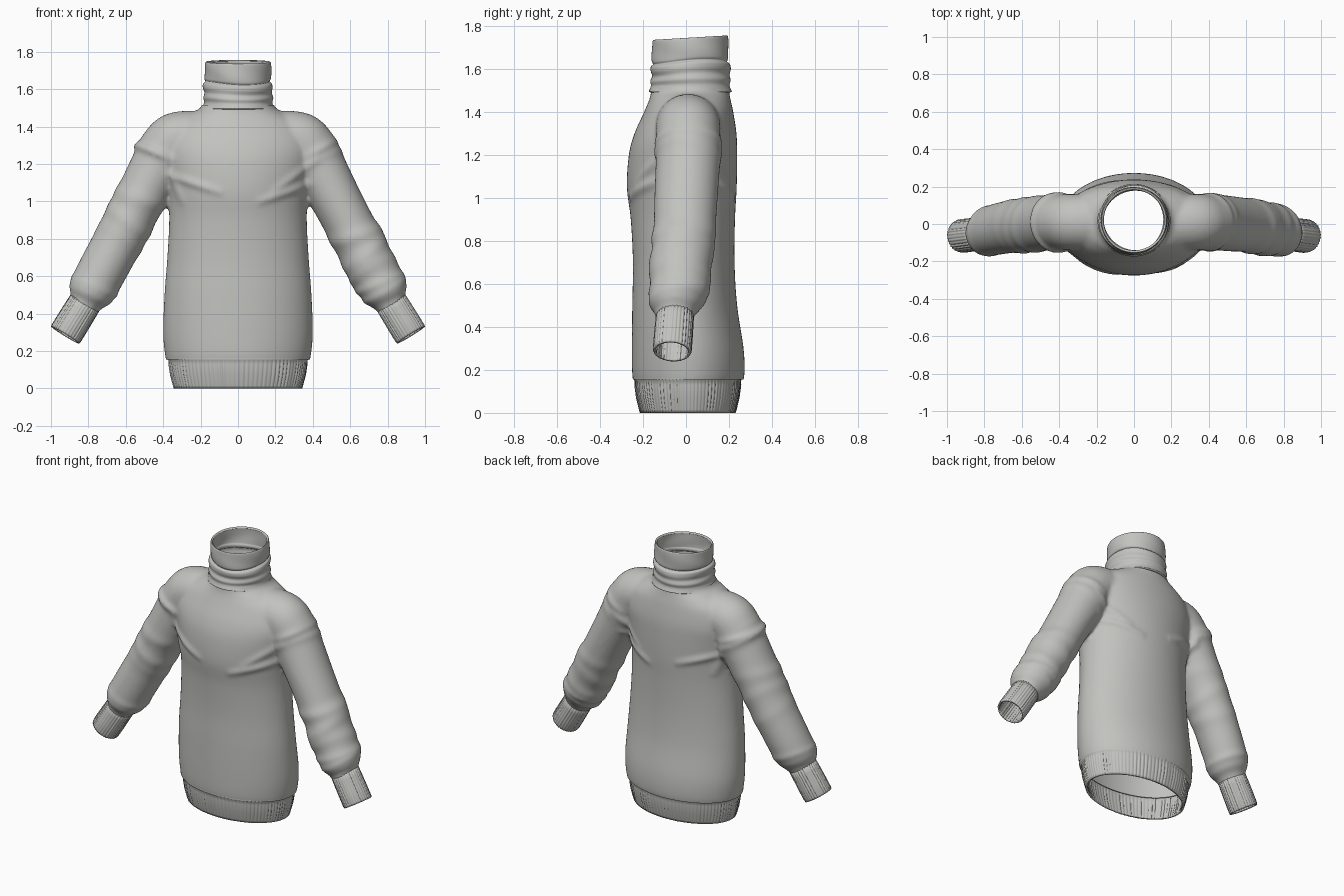
import bpy
import bmesh
import math
import random
from mathutils import Vector

random.seed(4)
TAU = 2 * math.pi

cube = bpy.data.objects.get("Cube")
if cube:
    bpy.data.objects.remove(cube, do_unlink=True)

wool = bpy.data.materials.new("grey wool")
wool.use_nodes = True
wool.diffuse_color = (0.54, 0.54, 0.52, 1)
wool.node_tree.nodes["Principled BSDF"].inputs["Base Color"].default_value = wool.diffuse_color


def spline(rows, t):
    """Smooth interpolation through rows of numbers, t counted in rows."""
    last = len(rows) - 1
    i = min(int(t), last - 1)
    f = t - i
    a, b, c, d = (rows[min(max(k, 0), last)] for k in range(i - 1, i + 3))
    return [q + f / 2 * (r - p + f * (2 * p - 5 * q + 4 * r - s + f * (3 * (q - r) + s - p)))
            for p, q, r, s in zip(a, b, c, d)]


def loft(bm, rings, capped=False):
    """Skin a list of closed point rings."""
    loops = [[bm.verts.new(p) for p in ring] for ring in rings]
    n = len(loops[0])
    faces = [bm.faces.new((lo[k], lo[(k + 1) % n], hi[(k + 1) % n], hi[k]))
             for lo, hi in zip(loops, loops[1:]) for k in range(n)]
    if capped:
        faces += [bm.faces.new(loops[0]), bm.faces.new(loops[-1])]
    bmesh.ops.recalc_face_normals(bm, faces=faces)


def finish(name, bm):
    mesh = bpy.data.meshes.new(name)
    bm.to_mesh(mesh)
    bm.free()
    obj = bpy.data.objects.new(name, mesh)
    bpy.context.collection.objects.link(obj)
    mesh.materials.append(wool)
    mesh.polygons.foreach_set("use_smooth", [True] * len(mesh.polygons))
    return obj


def thicken(obj, amount):
    mod = obj.modifiers.new("thickness", "SOLIDIFY")
    mod.thickness = amount
    mod.offset = -1


def rib_pattern(count, depth):
    """Uneven knitted ribs around a band."""
    heights = [random.uniform(0.2, 1) * depth for _ in range(count)]

    def rib(a):
        k = a / TAU * count
        return heights[int(k) % count] * (math.sin(math.pi * (k % 1)) - 0.6)
    return rib


# Torso: height, half width, front y, back y
TORSO = [
    (0.12, 0.375, -0.24, 0.258),
    (0.18, 0.39, -0.25, 0.272),
    (0.30, 0.40, -0.252, 0.268),
    (0.50, 0.393, -0.25, 0.238),
    (0.70, 0.378, -0.247, 0.226),
    (0.90, 0.368, -0.257, 0.228),
    (1.05, 0.375, -0.275, 0.236),
    (1.20, 0.40, -0.266, 0.238),
    (1.30, 0.41, -0.24, 0.235),
    (1.40, 0.37, -0.195, 0.22),
    (1.46, 0.28, -0.17, 0.207),
    (1.50, 0.20, -0.162, 0.20),
    (1.56, 0.185, -0.16, 0.197),
]


def torso_ring(t, n=96):
    z, w, front, back = spline(TORSO, t)
    mid, depth = (front + back) / 2, (back - front) / 2
    return [(w * math.cos(TAU * k / n), mid + depth * math.sin(TAU * k / n), z) for k in range(n)]


# Sleeve path: x, y, z, radius across, radius front to back
SLEEVE = [
    (0.05, 0.01, 1.335, 0.14, 0.15),
    (0.30, 0.01, 1.335, 0.147, 0.15),
    (0.375, 0.01, 1.28, 0.152, 0.15),
    (0.425, 0.01, 1.19, 0.148, 0.15),
    (0.53, 0.0, 1.0, 0.135, 0.147),
    (0.635, -0.01, 0.8, 0.132, 0.142),
    (0.742, -0.03, 0.6, 0.13, 0.136),
    (0.79, -0.045, 0.51, 0.122, 0.126),
    (0.812, -0.05, 0.465, 0.092, 0.095),
    (0.83, -0.055, 0.43, 0.08, 0.085),
]
# Bunched cloth on each sleeve: place along path, height
BUNCHES = {
    1: [(2.9, 0.006), (4.9, 0.012), (5.35, 0.013), (5.8, 0.013), (6.3, 0.014), (6.8, 0.01)],
    -1: [(2.7, 0.014), (3.9, 0.008), (4.5, 0.01), (5.0, 0.006), (6.5, 0.008)],
}


def sleeve_ring(t, side, n=64):
    here = spline(SLEEVE, t)
    x, y, z, across, deep = here
    ahead, behind = spline(SLEEVE, min(t + 0.1, 9)), spline(SLEEVE, max(t - 0.1, 0))
    along = Vector((ahead[0] - behind[0], 0, ahead[2] - behind[2])).normalized()
    out = Vector((-along.z, 0, along.x))
    ring = []
    for k in range(n):
        a = TAU * k / n
        bump = 0
        for i, (place, height) in enumerate(BUNCHES[side]):
            d = (t - place - 0.12 * math.sin(a + i * 2)) / 0.17
            bump += height * math.exp(-d * d) * (0.7 + 0.3 * math.cos(a + i))
        p = Vector((x, y, z)) + out * (across + bump) * math.cos(a)
        p.y += (deep + bump) * math.sin(a)
        ring.append((p.x * side, p.y, p.z))
    return ring


# Body: torso and sleeves fused into one cloth skin
bm = bmesh.new()
loft(bm, [torso_ring(i / 6) for i in range(6 * 12 + 1)], True)
for side in (1, -1):
    loft(bm, [sleeve_ring(i / 14, side) for i in range(14 * 9 + 1)], True)
body = finish("sweater_body", bm)
remesh = body.modifiers.new("fuse", "REMESH")
remesh.mode = "VOXEL"
remesh.voxel_size = 0.012
relax = body.modifiers.new("relax", "SMOOTH")
relax.iterations = 6
bpy.context.view_layer.update()
fused = bpy.data.meshes.new_from_object(body.evaluated_get(bpy.context.evaluated_depsgraph_get()))
bpy.data.objects.remove(body, do_unlink=True)

bm = bmesh.new()
bm.from_mesh(fused)
bm.normal_update()

# Creases at the armpits and shoulder seams: start x, z, end x, z, height
CREASES = [
    (0.12, 1.0, 0.38, 1.09, 0.012),
    (0.2, 1.06, 0.42, 1.22, 0.009),
    (0.37, 1.24, 0.52, 1.32, 0.008),
    (-0.1, 1.05, -0.37, 1.14, 0.012),
    (-0.3, 1.0, -0.38, 1.2, 0.009),
    (-0.35, 1.23, -0.55, 1.31, 0.01),
]
for v in bm.verts:
    push = 0
    for x1, z1, x2, z2, height in CREASES:
        start, line = Vector((x1, z1)), Vector((x2 - x1, z2 - z1))
        p = Vector((v.co.x, v.co.z)) - start
        f = min(max(p.dot(line) / line.length_squared, 0), 1)
        gap = (p - line * f).length / 0.022
        push += height * math.exp(-gap * gap) * math.sin(math.pi * (0.15 + 0.7 * f))
    v.co += v.normal * push


def cut_open(point, normal, inside):
    """Cut away the closed end beyond a plane."""
    faces = [f for f in bm.faces if inside(f.calc_center_median())]
    geom = set(faces)
    for f in faces:
        geom.update(f.verts, f.edges)
    bmesh.ops.bisect_plane(bm, geom=list(geom), plane_co=point, plane_no=normal, clear_outer=True)


cut_open((0, 0, 0.155), (0, 0, -1), lambda c: c.z < 0.22 and abs(c.x) < 0.5)
cut_open((0, 0, 1.515), (0, 0, 1), lambda c: c.z > 1.49)
for side in (1, -1):
    cut_open((0.82 * side, 0, 0.447), (0.47 * side, 0, -0.88), lambda c: c.x * side > 0.6)
finish("sweater_body", bm)

# Hem: ribbed band tapering to the bottom
bm = bmesh.new()
rib = rib_pattern(90, 0.007)
rings = []
for z, w, d, depth in [(0.162, 0.386, 0.257, 0), (0.15, 0.372, 0.247, 0.4), (0.13, 0.371, 0.247, 1),
                       (0.07, 0.362, 0.239, 1), (0.015, 0.347, 0.226, 0.8), (0, 0.343, 0.222, 0.5)]:
    ring = []
    for k in range(540):
        a = TAU * k / 540
        r = rib(a) * depth
        ring.append(((w + r) * math.cos(a), 0.008 + (d + r) * math.sin(a), z))
    rings.append(ring)
loft(bm, rings)
thicken(finish("hem_band", bm), 0.012)

# Cuffs: ribbed tubes following the sleeve direction
for side, label in ((1, "left"), (-1, "right")):
    bm = bmesh.new()
    rib = rib_pattern(32, 0.006)
    start, end = Vector((0.805, -0.05, 0.48)), Vector((0.925, -0.065, 0.285))
    along = (end - start).normalized()
    out = Vector((-along.z, 0, along.x)).normalized()
    deep = along.cross(out)
    rings = []
    for f, radius in [(0, 0.086), (0.3, 0.088), (0.65, 0.089), (0.95, 0.089), (1, 0.086)]:
        ring = []
        for k in range(192):
            a = TAU * k / 192
            p = start.lerp(end, f) + (out * math.cos(a) + deep * math.sin(a)) * (radius + rib(a))
            ring.append((p.x * side, p.y, p.z))
        rings.append(ring)
    loft(bm, rings)
    thicken(finish(label + "_cuff", bm), 0.01)

# Collar: rolled neck with a fold under the top band
COLLAR = [
    (1.495, 0.194), (1.525, 0.183), (1.55, 0.187), (1.575, 0.18), (1.60, 0.186),
    (1.622, 0.184), (1.634, 0.172), (1.648, 0.177), (1.69, 0.178), (1.735, 0.176), (1.745, 0.172),
]
bm = bmesh.new()
rings = []
for i in range(61):
    z, radius = spline(COLLAR, i / 6)
    rise = (z - 1.495) / 0.25
    slack = math.sin(math.pi * rise)
    ring = []
    for k in range(128):
        a = TAU * k / 128
        r = radius + 0.003 * slack * math.sin(3 * a + 9 * rise)
        y = 0.02 + r * math.sin(a)
        wave = 0.008 * slack * math.sin(2 * a + 1)
        ring.append((r * math.cos(a), y, z + 0.06 * y * rise + wave))
    rings.append(ring)
loft(bm, rings)
thicken(finish("rolled_collar", bm), 0.013)
